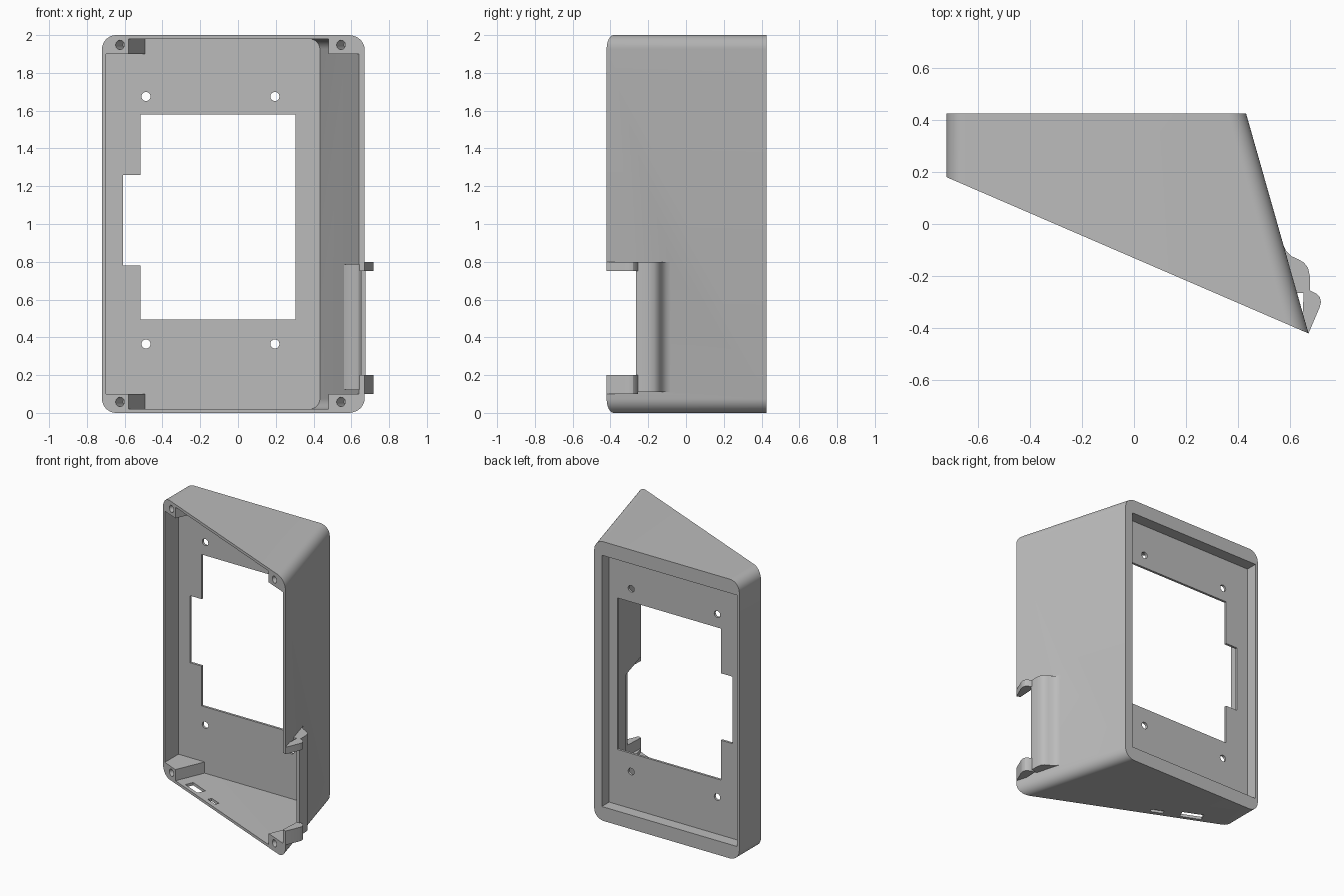
import bpy, bmesh, math
from mathutils import Vector

if "Cube" in bpy.data.objects:
    bpy.data.objects.remove(bpy.data.objects["Cube"])

K, M = 0.24 / 0.845, 0.4317          # slopes of the right wall and the slanted front
NORMAL = Vector((0.396, 0.918, 0))   # inward direction of the slanted front

grey = bpy.data.materials.new("plain_grey")
grey.diffuse_color = (0.5, 0.5, 0.5, 1)
grey.use_nodes = True
grey.node_tree.nodes["Principled BSDF"].inputs["Base Color"].default_value = grey.diffuse_color


def front_y(x):
    return 0.18 - M * (x + 0.72)


def make(name, bm):
    bmesh.ops.recalc_face_normals(bm, faces=bm.faces)
    me = bpy.data.meshes.new(name)
    bm.to_mesh(me)
    bm.free()
    me.materials.append(grey)
    ob = bpy.data.objects.new(name, me)
    bpy.context.collection.objects.link(ob)
    return ob


def bridge(name, a, b):
    """Closed solid between two matching outlines."""
    bm = bmesh.new()
    va, vb = [bm.verts.new(p) for p in a], [bm.verts.new(p) for p in b]
    bm.faces.new(va)
    bm.faces.new(vb[::-1])
    n = len(a)
    for i in range(n):
        j = (i + 1) % n
        bm.faces.new((va[i], va[j], vb[j], vb[i]))
    return make(name, bm)


def prism(name, pts, z0, z1):
    return bridge(name, [(x, y, z0) for x, y in pts], [(x, y, z1) for x, y in pts])


def plate(name, pts, y0, y1):
    return bridge(name, [(x, y0, z) for x, z in pts], [(x, y1, z) for x, z in pts])


def rod(name, center, direction, r, depth):
    bm = bmesh.new()
    bmesh.ops.create_cone(bm, cap_ends=True, segments=24, radius1=r, radius2=r, depth=depth)
    rot = Vector(direction).to_track_quat('Z', 'Y').to_matrix()
    bmesh.ops.rotate(bm, matrix=rot, verts=bm.verts)
    bmesh.ops.translate(bm, vec=center, verts=bm.verts)
    return make(name, bm)


def wedge(name, left, inset, z0, z1, r, back, off):
    """Rounded box with a sloping right wall and a slanted front."""
    a, b = [], []
    corners = [(1, z1 - r, 0), (0, z1 - r, 90), (0, z0 + r, 180), (1, z0 + r, 270)]
    for right, zc, start in corners:
        for i in range(11):
            t = math.radians(start + 9 * i)
            z, d = zc + r * math.sin(t), r - r * abs(math.cos(t))
            if right:
                xb = 0.43 + K * (0.425 - back) - inset - d
                xf = (0.43 + K * (0.245 - off + 0.72 * M) - inset - d) / (1 - K * M)
            else:
                xb = xf = left + d
            a.append((xb, back, z))
            b.append((xf, front_y(xf) + off, z))
    return bridge(name, a, b)


def combine(ob, tool, op='DIFFERENCE'):
    mod = ob.modifiers.new("cut", 'BOOLEAN')
    mod.operation, mod.solver, mod.object = op, 'EXACT', tool
    bpy.context.view_layer.objects.active = ob
    bpy.ops.object.modifier_apply(modifier=mod.name)
    bpy.data.objects.remove(tool, do_unlink=True)


# outer shell and the space inside it, with corner posts left standing
case = wedge("case", -0.72, 0, 0, 2, 0.075, 0.425, 0)
space = wedge("space", -0.70, 0.025, 0.02, 1.98, 0.055, 0.325, -0.15)
left_post = [(-0.8, 0.5), (-0.8, -0.1), (-0.667, -0.082), (-0.58, 0.12), (-0.47, 0.375), (-0.47, 0.5)]
right_post = [(0.436, -0.44), (0.48, -0.338), (0.57, -0.13), (0.8, -0.13), (0.8, -0.8), (0.436, -0.8)]
for z0, z1 in ((-0.1, 0.1), (1.9, 2.1)):
    combine(space, prism("post", left_post, z0, z1))
    combine(space, prism("post", right_post, z0, z1))
combine(case, space)

# recess behind the back panel
combine(case, plate("recess", [(-0.70, 0.1), (0.37, 0.1), (0.37, 1.9), (-0.70, 1.9)], 0.342, 0.6))

# screen opening with a side notch
opening = [(-0.515, 0.495), (0.305, 0.495), (0.305, 1.58), (-0.515, 1.58),
           (-0.515, 1.26), (-0.61, 1.26), (-0.61, 0.78), (-0.515, 0.78)]
combine(case, plate("opening", opening, 0.25, 0.6))

# panel holes and screw holes in the posts
for x in (-0.487, 0.195):
    for z in (0.365, 1.675):
        combine(case, rod("panel_hole", (x, 0.35, z), (0, 1, 0), 0.024, 0.2))
for x in (-0.625, 0.545):
    for z in (0.058, 1.948):
        combine(case, rod("screw_hole", (x, front_y(x), z), NORMAL, 0.025, 0.2))

# sockets through the floor, parallel to the slanted front
along = Vector((0.918, -0.396, 0))
for x, inset, w, d in ((-0.435, 0.055, 0.15, 0.06), (-0.215, 0.045, 0.09, 0.03)):
    c = Vector((x, front_y(x), 0)) + NORMAL * inset
    quad = [c + along * w / 2 * s + NORMAL * d / 2 * t for s, t in ((-1, -1), (1, -1), (1, 1), (-1, 1))]
    combine(case, prism("socket", [(p.x, p.y) for p in quad], -0.1, 0.06))

# hollow bulge on the right wall
bulge = [(0.555, -0.06), (0.573, -0.08), (0.585, -0.105), (0.605, -0.124), (0.63, -0.135),
         (0.652, -0.148), (0.668, -0.168), (0.675, -0.2), (0.675, -0.265), (0.615, -0.265)]
hollow = [(0.5, -0.122), (0.56, -0.122), (0.585, -0.143), (0.615, -0.158), (0.638, -0.175),
          (0.65, -0.205), (0.65, -0.266), (0.75, -0.266), (0.75, -0.6), (0.5, -0.6)]
combine(case, prism("bulge", bulge, 0.11, 0.8), 'UNION')
combine(case, prism("hollow", hollow, 0.125, 0.785))

# hooked tabs at both ends of the bulge
hook = [(0.644, -0.409), (0.67, -0.42), (0.712, -0.322), (0.718, -0.3), (0.713, -0.28),
        (0.70, -0.267), (0.675, -0.255), (0.652, -0.255)]
for z0, z1 in ((0.1, 0.2), (0.75, 0.8)):
    combine(case, prism("tab", hook, z0, z1), 'UNION')

bpy.ops.object.select_all(action='DESELECT')
case.select_set(True)
bpy.context.view_layer.objects.active = case
bpy.ops.object.shade_smooth_by_angle(angle=math.radians(30))
